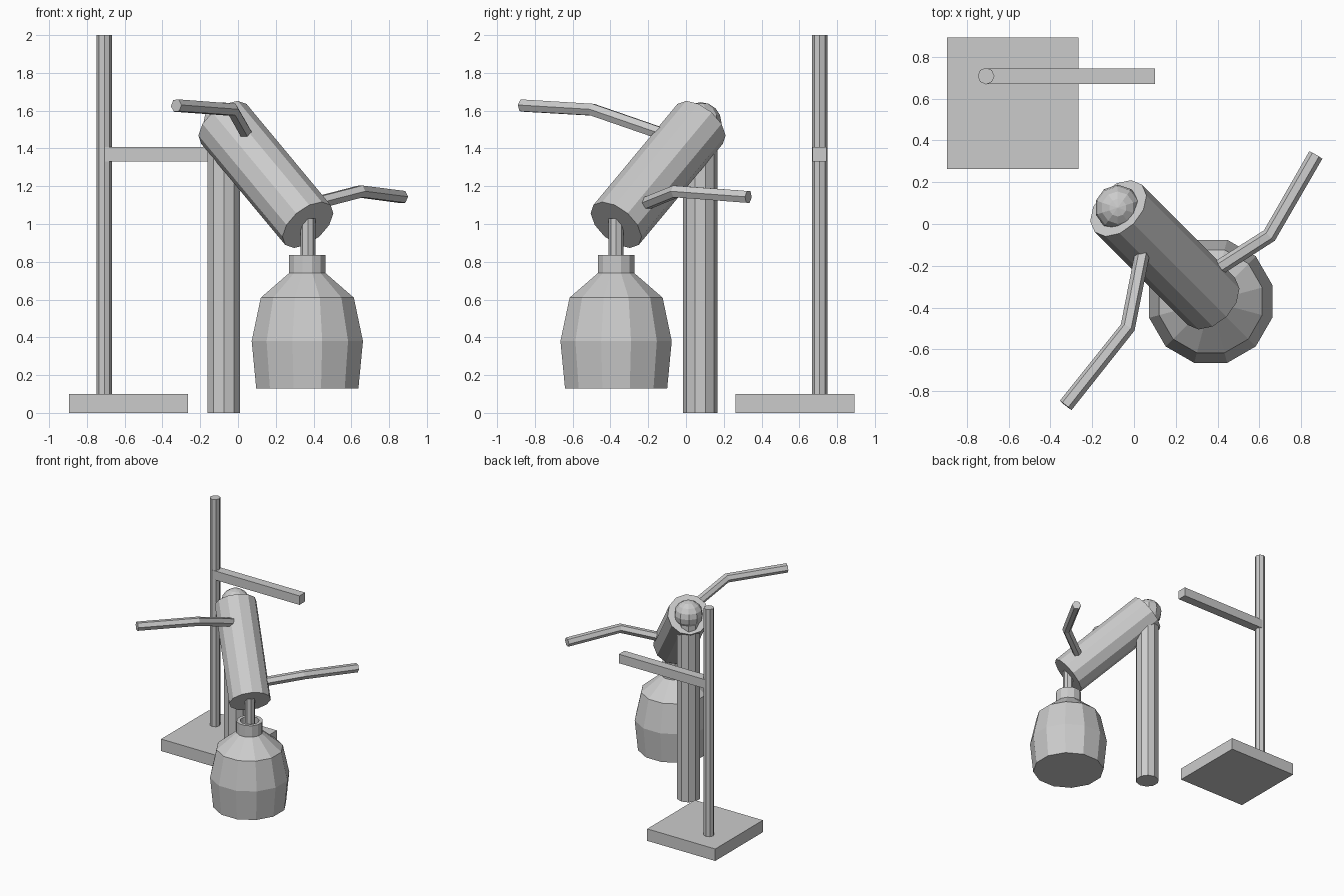
import bpy, bmesh, math
from mathutils import Vector

if "Cube" in bpy.data.objects:
    bpy.data.objects.remove(bpy.data.objects["Cube"])


def box(name, lo, hi):
    bpy.ops.mesh.primitive_cube_add(size=1, location=[(a + b) / 2 for a, b in zip(lo, hi)])
    ob = bpy.context.object
    ob.name = name
    ob.scale = [b - a for a, b in zip(lo, hi)]
    bpy.ops.object.transform_apply(location=False, rotation=False)


def rod(name, a, b, r, sides, spin=0.0):
    a, b = Vector(a), Vector(b)
    d = b - a
    bpy.ops.mesh.primitive_cylinder_add(vertices=sides, radius=r, depth=d.length)
    ob = bpy.context.object
    ob.name = name
    ob.rotation_euler.z = spin
    bpy.ops.object.transform_apply()
    ob.rotation_euler = d.to_track_quat('Z', 'Y').to_euler()
    ob.location = (a + b) / 2


def lathe(name, centre, profile, sides):
    # Profile of (radius, z) points; both ends are capped
    bm = bmesh.new()
    rings = []
    for r, z in profile:
        ring = []
        for i in range(sides):
            t = math.tau * (i + 0.5) / sides
            ring.append(bm.verts.new((r * math.cos(t), r * math.sin(t), z)))
        rings.append(ring)
    for lo, hi in zip(rings, rings[1:]):
        for i in range(sides):
            j = (i + 1) % sides
            bm.faces.new((lo[i], lo[j], hi[j], hi[i]))
    bm.faces.new(rings[0][::-1])
    bm.faces.new(rings[-1])
    bmesh.ops.recalc_face_normals(bm, faces=bm.faces)
    me = bpy.data.meshes.new(name)
    bm.to_mesh(me)
    bm.free()
    ob = bpy.data.objects.new(name, me)
    ob.location = (centre[0], centre[1], 0)
    bpy.context.collection.objects.link(ob)


def bent_tube(name, points, r):
    cu = bpy.data.curves.new(name, 'CURVE')
    cu.dimensions = '3D'
    cu.bevel_depth = r
    cu.bevel_resolution = 1
    cu.use_fill_caps = True
    sp = cu.splines.new('POLY')
    sp.points.add(len(points) - 1)
    for p, co in zip(sp.points, points):
        p.co = (*co, 1)
    sp.use_smooth = False
    ob = bpy.data.objects.new(name, cu)
    bpy.context.collection.objects.link(ob)
    bpy.ops.object.select_all(action='DESELECT')
    ob.select_set(True)
    bpy.context.view_layer.objects.active = ob
    bpy.ops.object.convert(target='MESH')


# Separate stand: base plate, pole and crossbar
box("stand_base", (-0.895, 0.262, 0), (-0.266, 0.892, 0.1))
rod("stand_pole", (-0.708, 0.708, 0.1), (-0.708, 0.708, 2), 0.04, 8)
box("stand_crossbar", (-0.708, 0.67, 1.332), (0.1, 0.745, 1.407))

# Support post with ball joint
rod("support_post", (-0.075, 0.075, 0), (-0.075, 0.075, 1.5), 0.091, 10)
bpy.ops.mesh.primitive_uv_sphere_add(segments=10, ring_count=8, radius=0.11,
                                     location=(-0.078, 0.078, 1.535))
bpy.context.object.name = "ball_joint"

# Tilted barrel and outlet spout
rod("barrel", (-0.075, 0.075, 1.53), (0.37, -0.37, 0.995), 0.16, 12)
rod("spout", (0.37, -0.37, 1.03), (0.37, -0.37, 0.77), 0.04, 8)

# Two bent handles
bent_tube("front_handle", [(0.05, -0.09, 1.465), (-0.03, -0.495, 1.605), (-0.327, -0.868, 1.627)], 0.036)
bent_tube("side_handle", [(0.35, -0.245, 1.095), (0.648, -0.055, 1.172), (0.87, 0.33, 1.143)], 0.036)

# Vessel with an open neck
lathe("vessel", (0.367, -0.37), [(0.28, 0.13), (0.305, 0.38), (0.255, 0.61), (0.1, 0.74),
                                 (0.1, 0.835), (0.072, 0.835), (0.072, 0.75)], 12)
